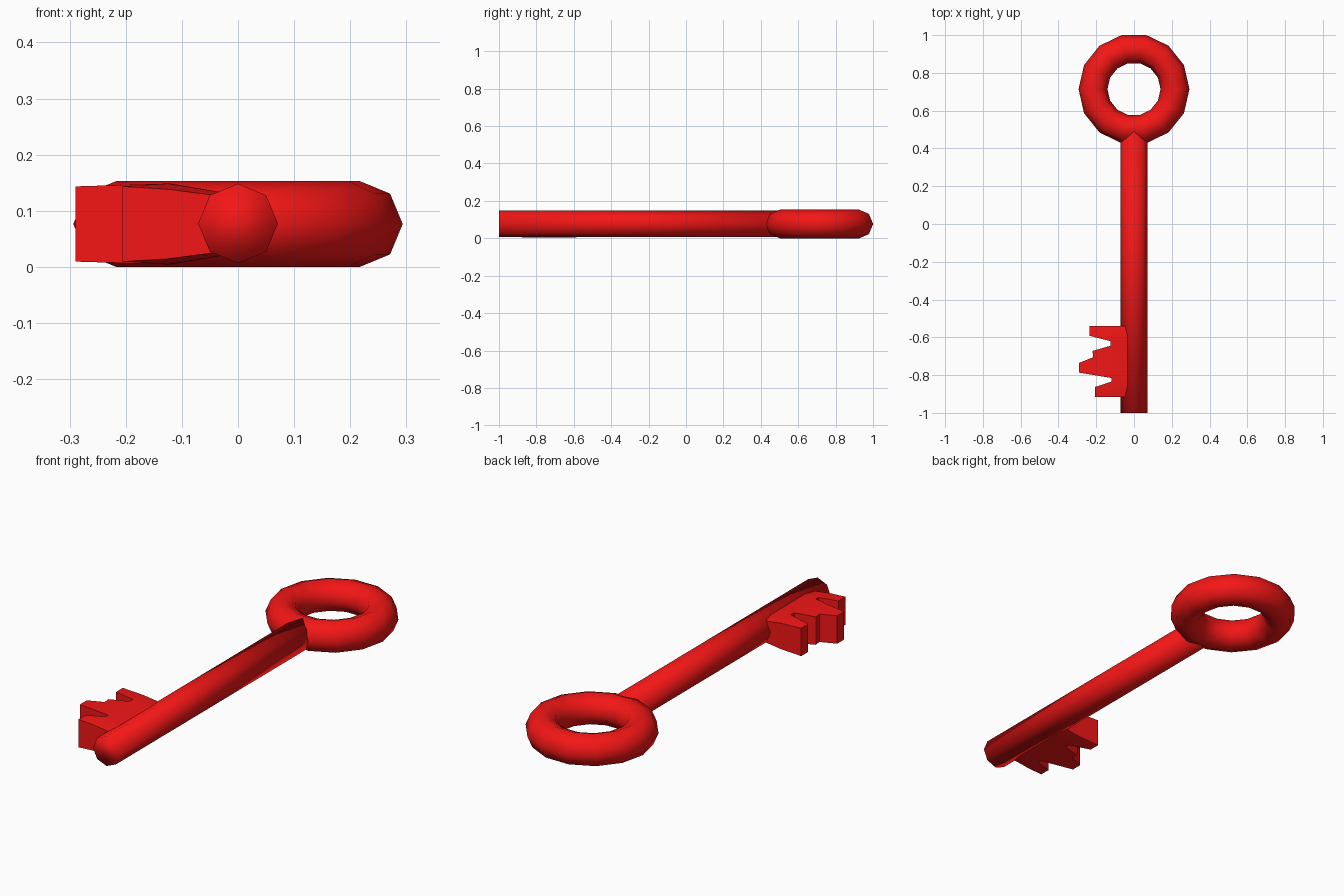
import bpy, bmesh, math

if "Cube" in bpy.data.objects:
    bpy.data.objects.remove(bpy.data.objects["Cube"])

red = bpy.data.materials.new("red")
red.diffuse_color = (0.9, 0.008, 0.008, 1)
red.use_nodes = True
red.node_tree.nodes["Principled BSDF"].inputs["Base Color"].default_value = red.diffuse_color
ZC = 0.0765  # mid-height of the key


def finish(name, angle):
    ob = bpy.context.object
    ob.name = ob.data.name = name
    ob.data.materials.append(red)
    if angle is None:
        bpy.ops.object.shade_smooth()
    else:
        bpy.ops.object.shade_smooth_by_angle(angle=math.radians(angle))
    return ob


# Ring handle: 14-sided low-poly torus with an octagonal section
bpy.ops.mesh.primitive_torus_add(major_segments=14, minor_segments=8,
                                 major_radius=0.217, minor_radius=0.0765,
                                 location=(0, 0.714, ZC))
finish("ring_handle", None)

# Octagonal shaft, its back end buried in the ring, shaded smooth over the tip
y0, y1 = -1.0, 0.49
bm = bmesh.new()
rings = []
for y in (y0, y1):
    rings.append([bm.verts.new((0.071 * math.cos(i * math.pi / 4), y,
                                ZC + 0.001 + 0.071 * math.sin(i * math.pi / 4)))
                  for i in range(8)])
for i in range(8):
    j = (i + 1) % 8
    bm.faces.new((rings[0][i], rings[0][j], rings[1][j], rings[1][i]))
for r in rings:
    bm.faces.new(r)
bmesh.ops.recalc_face_normals(bm, faces=bm.faces)
mesh = bpy.data.meshes.new("shaft")
bm.to_mesh(mesh)
bm.free()
shaft = bpy.data.objects.new("shaft", mesh)
bpy.context.collection.objects.link(shaft)
bpy.context.view_layer.objects.active = shaft
bpy.ops.object.select_all(action='DESELECT')
shaft.select_set(True)
finish("shaft", None)

# Toothed bit: outline along the outer edge, thin at the root and thicker outside
outline = [(-0.235, -0.54), (-0.235, -0.592), (-0.13, -0.62), (-0.13, -0.645),
           (-0.22, -0.672), (-0.216, -0.705), (-0.29, -0.735), (-0.29, -0.787),
           (-0.12, -0.815), (-0.12, -0.835), (-0.207, -0.863), (-0.207, -0.917)]
bm = bmesh.new()
layers = []
for side in (1, -1):
    rows = []
    for k, (x, y) in enumerate(outline):
        end = k in (0, len(outline) - 1)
        root = bm.verts.new((-0.025, y, ZC + side * (0.049 if end else 0.056)))
        mid = bm.verts.new((max(x, -0.125), y, ZC + side * (0.062 if end else 0.072)))
        tip = mid if x > -0.14 else bm.verts.new((x, y, ZC + side * 0.067))
        rows.append((root, mid, tip))
    layers.append(rows)
    # top or bottom surface
    for a, b in zip(rows, rows[1:]):
        for c in (0, 1):
            vs = list(dict.fromkeys((a[c], a[c + 1], b[c + 1], b[c])))
            if len(vs) > 2:
                bm.faces.new(vs)
up, low = layers
# outer tooth walls and root wall
for c in (0, 2):
    for k in range(len(outline) - 1):
        bm.faces.new((up[k][c], up[k + 1][c], low[k + 1][c], low[k][c]))
# end walls
for k in (0, -1):
    bm.faces.new(up[k] + low[k][::-1])
bmesh.ops.recalc_face_normals(bm, faces=bm.faces)
mesh = bpy.data.meshes.new("toothed_bit")
bm.to_mesh(mesh)
bm.free()
bit = bpy.data.objects.new("toothed_bit", mesh)
bpy.context.collection.objects.link(bit)
bpy.ops.object.select_all(action='DESELECT')
bpy.context.view_layer.objects.active = bit
bit.select_set(True)
finish("toothed_bit", 50)
